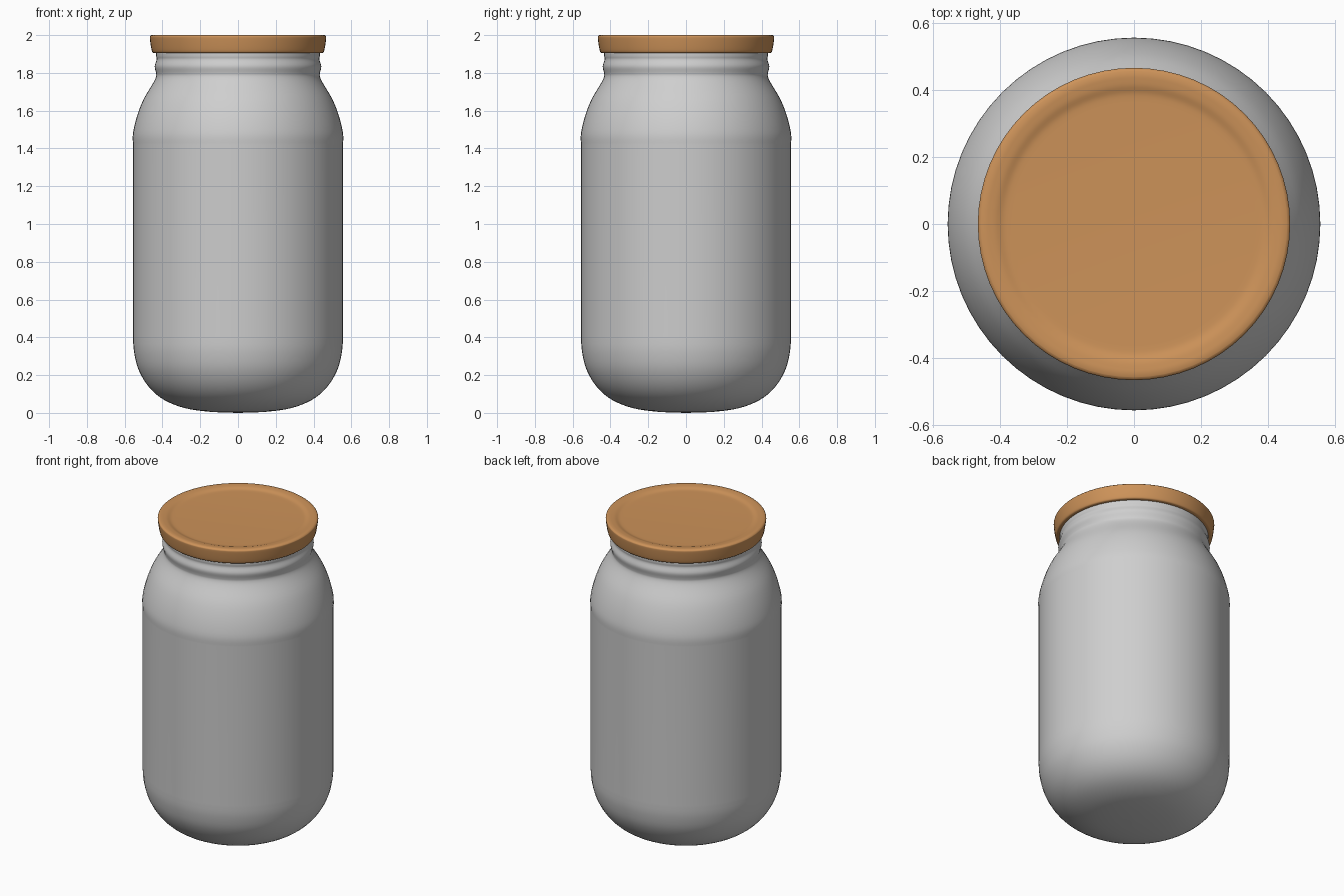
import bpy, bmesh, math

cube = bpy.data.objects.get("Cube")
if cube:
    bpy.data.objects.remove(cube, do_unlink=True)

SEGMENTS = 64


def make_material(name, color):
    mat = bpy.data.materials.new(name)
    mat.use_nodes = True
    mat.diffuse_color = color
    mat.node_tree.nodes["Principled BSDF"].inputs["Base Color"].default_value = color
    return mat


def smooth_profile(points, steps=4):
    """Catmull-Rom curve through the (radius, height) points."""
    pts = [points[0]] + points + [points[-1]]
    out = []
    for a, b, c, d in zip(pts, pts[1:], pts[2:], pts[3:]):
        for i in range(steps):
            t = i / steps
            out.append([0.5 * (2 * q + (r - p) * t + (2 * p - 5 * q + 4 * r - s) * t * t
                               + (3 * q - p - 3 * r + s) * t ** 3)
                        for p, q, r, s in zip(a, b, c, d)])
    return out + [points[-1]]


def lathe(name, profile, mat):
    """Spin a profile, running from the bottom axis to the top axis, around z."""
    bm = bmesh.new()
    verts = [bm.verts.new((r, 0, z)) for r, z in profile]
    edges = [bm.edges.new(pair) for pair in zip(verts, verts[1:])]
    bmesh.ops.spin(bm, geom=verts + edges, cent=(0, 0, 0), axis=(0, 0, 1),
                   angle=math.tau, steps=SEGMENTS)
    bmesh.ops.remove_doubles(bm, verts=bm.verts, dist=0.0005)
    bmesh.ops.recalc_face_normals(bm, faces=bm.faces)
    mesh = bpy.data.meshes.new(name)
    bm.to_mesh(mesh)
    bm.free()
    mesh.materials.append(mat)
    obj = bpy.data.objects.new(name, mesh)
    bpy.context.collection.objects.link(obj)
    bpy.ops.object.select_all(action="DESELECT")
    obj.select_set(True)
    bpy.context.view_layer.objects.active = obj
    bpy.ops.object.shade_smooth_by_angle(angle=math.radians(40))
    return obj


grey = make_material("jar grey", (0.62, 0.62, 0.62, 1))
wood = make_material("warm wood", (0.61, 0.29, 0.10, 1))

# Jar: rounded base, straight wall, sloping shoulder and beaded neck
base = smooth_profile([(0, 0), (0.15, 0.006), (0.28, 0.025), (0.39, 0.068),
                       (0.47, 0.135), (0.525, 0.225), (0.55, 0.32), (0.556, 0.4)])
shoulder = smooth_profile([(0.556, 1.42), (0.556, 1.48), (0.535, 1.57), (0.5, 1.66),
                           (0.45, 1.745), (0.434, 1.78), (0.434, 1.8), (0.441, 1.835),
                           (0.431, 1.87), (0.433, 1.89), (0.433, 1.93)])
lathe("jar", base + shoulder + [(0, 1.93)], grey)

# Lid: flared disc with a softened rim and a shallow dished top
rim = smooth_profile([(0.444, 1.905), (0.454, 1.911), (0.461, 1.94), (0.467, 1.985),
                      (0.465, 1.995), (0.458, 2.0)])
dish = smooth_profile([(0.44, 2.0), (0.415, 1.997), (0.39, 1.989), (0.365, 1.987)])
lathe("lid", [(0, 1.905)] + rim + dish + [(0, 1.987)], wood)
